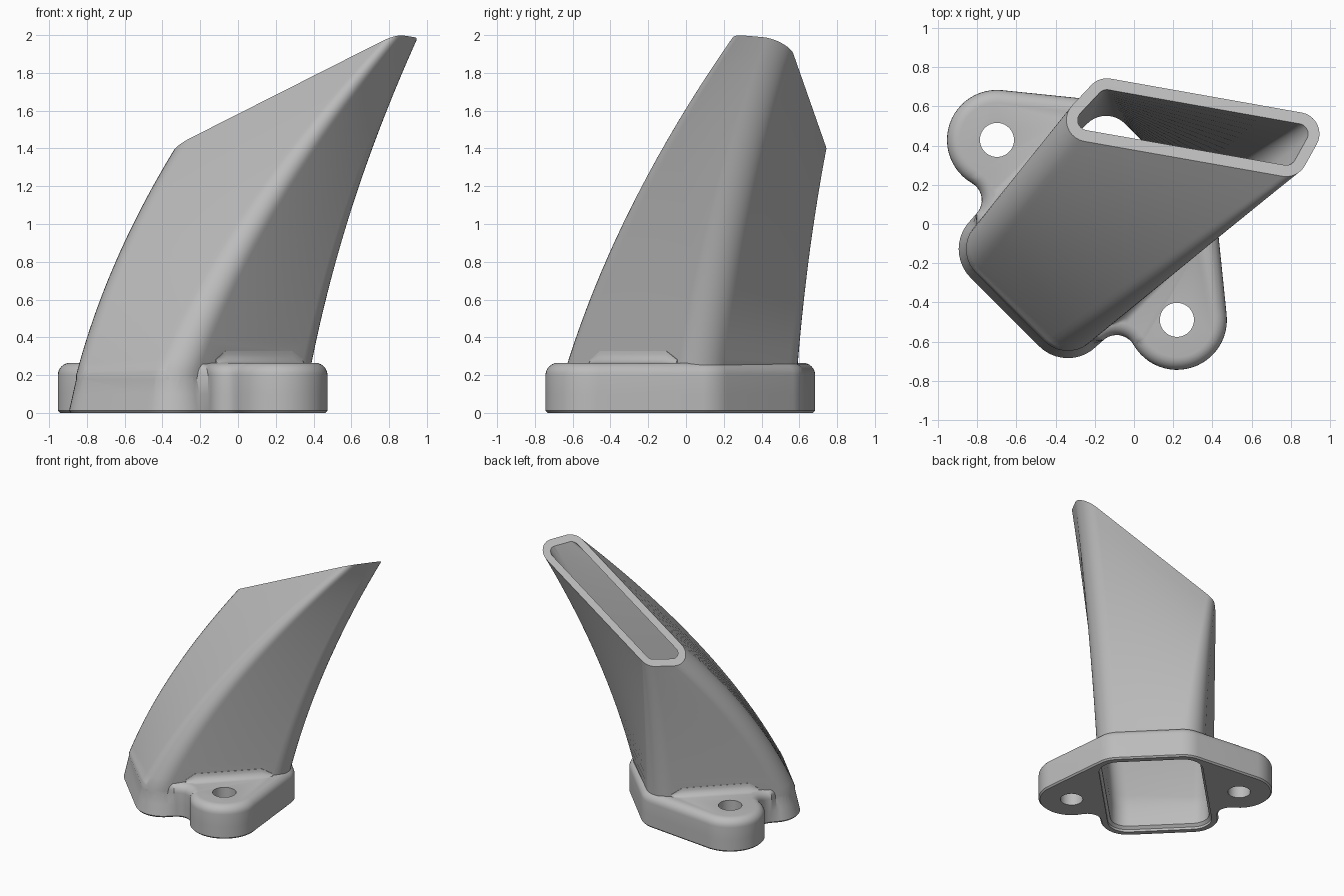
import bpy, bmesh, math
from mathutils import Vector

if "Cube" in bpy.data.objects:
    bpy.data.objects.remove(bpy.data.objects["Cube"])

grey = bpy.data.materials.new("matte_grey")
grey.use_nodes = True
colour = (0.5, 0.5, 0.5, 1)
grey.diffuse_color = colour
grey.node_tree.nodes["Principled BSDF"].inputs["Base Color"].default_value = colour

# Flange frame: u runs between the bolt lugs, v runs from front to back
S = math.sqrt(0.5)
def world(u, v):
    return Vector((-0.24 + S * (u + v), -0.03 + S * (v - u)))


def arc(c, r, a0, a1, n=10):
    angles = [math.radians(a0 + (a1 - a0) * i / n) for i in range(n + 1)]
    return [(c[0] + r * math.cos(a), c[1] + r * math.sin(a)) for a in angles]


def rounded(centres, r, n=10):
    """Outline at distance r around a convex polygon, same count per corner."""
    pts = []
    for i, c in enumerate(centres):
        before = c - centres[i - 1]
        after = centres[(i + 1) % len(centres)] - c
        a0 = math.degrees(math.atan2(-before.x, before.y))
        a1 = math.degrees(math.atan2(-after.x, after.y))
        pts += arc(c, r, a0, a0 + (a1 - a0) % 360, n)
    return pts


def loft(name, rings):
    """Closed solid through rings of equal point count."""
    bm = bmesh.new()
    rows = [[bm.verts.new(p) for p in ring] for ring in rings]
    n = len(rows[0])
    for low, high in zip(rows, rows[1:]):
        for i in range(n):
            j = (i + 1) % n
            bm.faces.new((low[i], low[j], high[j], high[i]))
    bm.faces.new(rows[0][::-1])
    bm.faces.new(rows[-1])
    bmesh.ops.recalc_face_normals(bm, faces=bm.faces)
    mesh = bpy.data.meshes.new(name)
    bm.to_mesh(mesh)
    bm.free()
    mesh.materials.append(grey)
    obj = bpy.data.objects.new(name, mesh)
    bpy.context.collection.objects.link(obj)
    return obj


def combine(target, tool, operation):
    tool.hide_render = True
    mod = target.modifiers.new(operation, "BOOLEAN")
    mod.object, mod.operation, mod.solver = tool, operation, "EXACT"
    bpy.context.view_layer.objects.active = target
    bpy.ops.object.modifier_apply(modifier=mod.name)
    bpy.data.objects.remove(tool)


# Flange: four body corners, two lugs, concave blends at the front
CU, CV, LUG = 0.247, 0.385, 0.649
def flange_ring(z, d):
    lean = 0.045 * min(z / 0.2, 1)
    half = arc((CU, -CV), 0.21 - d - lean, -90, 0)
    half += arc((0.557, -0.343), 0.1 + d, 180, 75)
    half += arc((LUG, 0), 0.255 - d, -105, 50.8, 24)
    half += arc((CU, CV), 0.21 - d, 50.8, 90)
    outline = half + [(-u, v) for u, v in reversed(half)]
    return [(*world(u, v), z) for u, v in outline]


R = 0.065
levels = [(0, 0.012), (0.012, 0), (0.1, 0), (0.2, 0)]
levels += [(0.2 + R * math.sin(a), R * (1 - math.cos(a)))
           for a in [math.pi / 2 * i / 6 for i in range(1, 7)]]
flange = loft("flange", [flange_ring(z, d) for z, d in levels])

# Duct: bends from the flange to a slanted slot-shaped mouth
foot = [world(u, v) for u, v in ((-CU, -CV), (CU, -CV), (CU, CV), (-CU, CV))]
mouth = [Vector(p) for p in
         ((-0.235, 0.53), (0.776, 0.352), (0.836, 0.46), (-0.138, 0.633))]


def duct_rings(r_foot, r_mouth, steps=20):
    lower = [Vector((x, y, 0.2)) for x, y in rounded(foot, r_foot)]
    upper = [Vector((x, y, 1.708 + 0.447 * x - 0.333 * y))
             for x, y in rounded(mouth, r_mouth)]
    rings = []
    for k in range(steps + 1):
        t = k / steps
        ring = []
        for a, b in zip(lower, upper):
            bend = a.lerp(b, 0.3)
            bend.z = (a.z + b.z) / 2
            ring.append(a.lerp(bend, t).lerp(bend.lerp(b, t), t))
        rings.append(ring)
    return rings


def shifted(ring, z):
    return [p + Vector((0, 0, z)) for p in ring]


outer = duct_rings(0.17, 0.11)
duct = loft("hollow_duct", [shifted(outer[0], -0.1)] + outer)
combine(duct, flange, "UNION")

# Blends between the lug tops and the duct sides
for side in (-1, 1):
    rings = []
    for v, k in ((-0.25, 0.3), (-0.18, 1), (0.32, 1), (0.4, 0.3)):
        r = 0.065 * k
        profile = [(0.36, 0.22), (0.36, 0.262 + r)]
        profile += arc((0.425 + r, 0.262 + r), r, 180, 270, 6)
        profile += [(0.425 + r, 0.22)]
        rings.append([(*world(side * u, v), z) for u, z in profile])
    combine(duct, loft("lug_blend", rings), "UNION")

# Hollow passage with a small lead-in at the bottom
inner = duct_rings(0.135, 0.052)
entry = [[Vector((x, y, z)) for x, y in rounded(foot, r)]
         for z, r in ((-0.05, 0.155), (0.02, 0.155), (0.04, 0.135))]
passage = loft("passage_cutter", entry + inner + [shifted(inner[-1], 0.1)])
combine(duct, passage, "DIFFERENCE")

# Bolt holes
for side in (-1, 1):
    circle = arc(world(side * LUG, 0), 0.087, 0, 360, 40)[:-1]
    hole = loft("hole_cutter", [[(x, y, z) for x, y in circle] for z in (-0.1, 0.5)])
    combine(duct, hole, "DIFFERENCE")

bpy.ops.object.select_all(action="DESELECT")
duct.select_set(True)
bpy.context.view_layer.objects.active = duct
bpy.ops.object.shade_smooth_by_angle(angle=math.radians(32))
